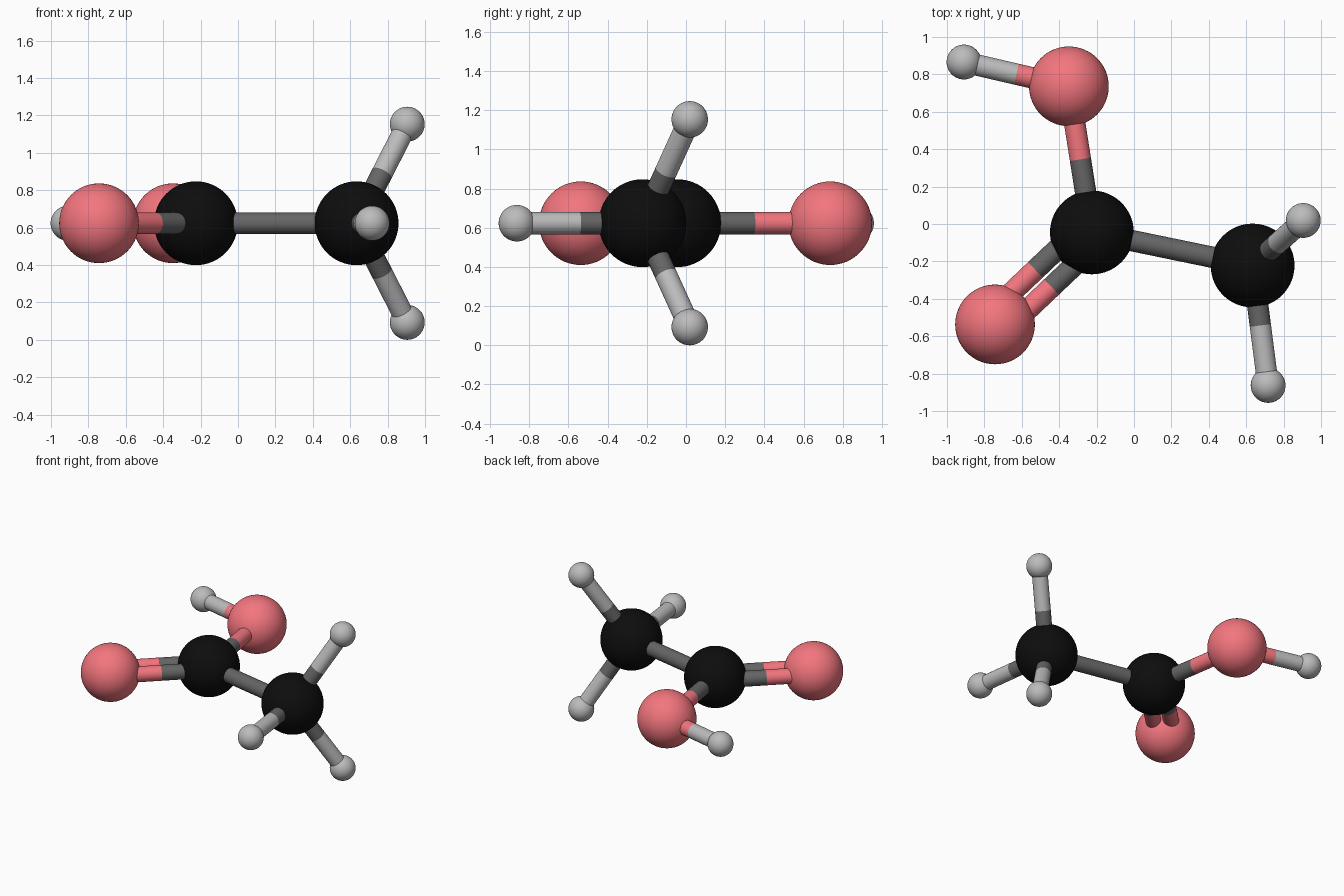
import bpy
from mathutils import Vector

if "Cube" in bpy.data.objects:
    bpy.data.objects.remove(bpy.data.objects["Cube"])

Z = 0.623            # height of the molecular plane
BOND_R = 0.057


def material(name, rgb):
    m = bpy.data.materials.new(name)
    m.diffuse_color = (*rgb, 1)
    m.use_nodes = True
    m.node_tree.nodes["Principled BSDF"].inputs["Base Color"].default_value = m.diffuse_color
    return m


MATS = {
    "carbon": material("carbon_black", (0.004, 0.004, 0.004)),
    "oxygen": material("oxygen_pink", (0.9, 0.18, 0.21)),
    "hydrogen": material("hydrogen_grey", (0.5, 0.5, 0.5)),
    "carbon_bond": material("bond_dark_grey", (0.13, 0.13, 0.13)),
}
RADII = {"carbon": 0.224, "oxygen": 0.213, "hydrogen": 0.093}

# atoms: element and centre
ATOMS = {
    "carboxyl_carbon": ("carbon", (-0.225, -0.045, Z)),
    "methyl_carbon": ("carbon", (0.634, -0.222, Z)),
    "hydroxyl_oxygen": ("oxygen", (-0.348, 0.736, Z)),
    "carbonyl_oxygen": ("oxygen", (-0.743, -0.537, Z)),
    "hydroxyl_hydrogen": ("hydrogen", (-0.909, 0.866, Z)),
    "methyl_hydrogen_upper": ("hydrogen", (0.905, 0.019, Z + 0.53)),
    "methyl_hydrogen_lower": ("hydrogen", (0.905, 0.019, Z - 0.53)),
    "methyl_hydrogen_front": ("hydrogen", (0.717, -0.863, Z)),
}
# bonds: two atoms and the sideways offsets of their rods
BONDS = [
    ("carboxyl_carbon", "methyl_carbon", (0,)),
    ("carboxyl_carbon", "hydroxyl_oxygen", (0,)),
    ("carboxyl_carbon", "carbonyl_oxygen", (-0.063, 0.063)),
    ("hydroxyl_oxygen", "hydroxyl_hydrogen", (0,)),
    ("methyl_carbon", "methyl_hydrogen_upper", (0,)),
    ("methyl_carbon", "methyl_hydrogen_lower", (0,)),
    ("methyl_carbon", "methyl_hydrogen_front", (0,)),
]


def finish(name, mat):
    ob = bpy.context.object
    ob.name = name
    ob.data.materials.append(mat)
    bpy.ops.object.shade_smooth_by_angle()


def rod(name, a, b, mat):
    d = b - a
    bpy.ops.mesh.primitive_cylinder_add(
        vertices=32, radius=BOND_R, depth=d.length, location=(a + b) / 2,
        rotation=d.to_track_quat('Z', 'Y').to_euler())
    finish(name, mat)


# atom balls
for name, (element, pos) in ATOMS.items():
    bpy.ops.mesh.primitive_uv_sphere_add(
        segments=64, ring_count=32, radius=RADII[element], location=pos)
    finish(name, MATS[element])

# bond rods, each half in the colour of its own atom
for n1, n2, offsets in BONDS:
    ends = [(n, ATOMS[n][0], Vector(ATOMS[n][1])) for n in (n1, n2)]
    side = (ends[1][2] - ends[0][2]).cross(Vector((0, 0, 1))).normalized()
    mid = (ends[0][2] + ends[1][2]) / 2
    for off in offsets:
        for (n, element, p), other in zip(ends, (n2, n1)):
            mat = MATS.get(element + "_bond", MATS[element])
            rod(f"bond_{n}_to_{other}", p + side * off, mid + side * off, mat)
